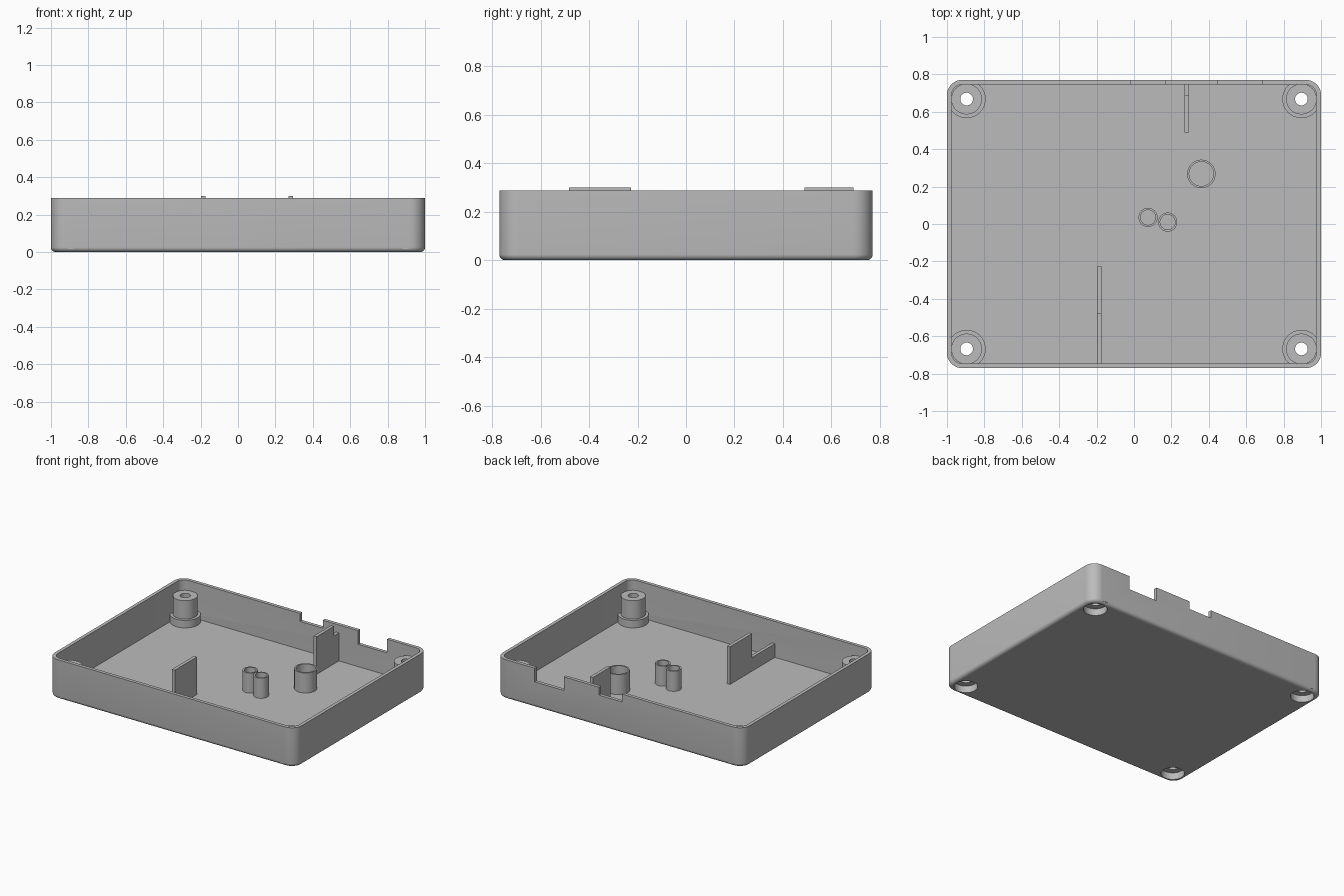
import bpy, bmesh, math

cube = bpy.data.objects.get("Cube")
if cube:
    bpy.data.objects.remove(cube, do_unlink=True)

grey = bpy.data.materials.new("plain grey")
grey.use_nodes = True
GREY = (0.5, 0.5, 0.5, 1)
grey.diffuse_color = GREY
grey.node_tree.nodes["Principled BSDF"].inputs["Base Color"].default_value = GREY

HALF_X, HALF_Y, RADIUS = 1.0, 0.77, 0.08
WALL, FLOOR, TOP, FILLET = 0.025, 0.025, 0.288, 0.025


def finish(name, bm):
    bmesh.ops.recalc_face_normals(bm, faces=bm.faces)
    mesh = bpy.data.meshes.new(name)
    bm.to_mesh(mesh)
    bm.free()
    mesh.materials.append(grey)
    obj = bpy.data.objects.new(name, mesh)
    bpy.context.collection.objects.link(obj)
    return obj


def smooth(obj):
    bpy.ops.object.select_all(action="DESELECT")
    obj.select_set(True)
    bpy.context.view_layer.objects.active = obj
    bpy.ops.object.shade_smooth_by_angle(angle=math.radians(35))


def bridge(bm, a, b):
    n = len(a)
    for i in range(n):
        bm.faces.new((a[i], a[(i + 1) % n], b[(i + 1) % n], b[i]))


def rounded_loop(bm, inset, z, steps=10):
    r = RADIUS - inset
    verts = []
    for k, (sx, sy) in enumerate([(1, 1), (-1, 1), (-1, -1), (1, -1)]):
        for i in range(steps + 1):
            a = (k + i / steps) * math.pi / 2
            verts.append(bm.verts.new((sx * (HALF_X - RADIUS) + r * math.cos(a),
                                       sy * (HALF_Y - RADIUS) + r * math.sin(a), z)))
    return verts


def lathe(name, x, y, profile, sides=48):
    """Revolve a closed (radius, height) profile about a vertical axis."""
    bm = bmesh.new()
    rings = []
    for r, z in profile:
        rings.append([bm.verts.new((x + r * math.cos(i * math.tau / sides),
                                    y + r * math.sin(i * math.tau / sides), z))
                      for i in range(sides)])
    for i, ring in enumerate(rings):
        bridge(bm, ring, rings[(i + 1) % len(rings)])
    obj = finish(name, bm)
    smooth(obj)
    return obj


def prism(name, outline, axis, lo, hi):
    """Extrude a 2D outline along x (outline in y, z) or z (outline in x, y)."""
    bm = bmesh.new()
    ends = []
    for d in (lo, hi):
        ends.append([bm.verts.new((d, p, q) if axis == "x" else (p, q, d))
                     for p, q in outline])
        bm.faces.new(ends[-1])
    bridge(bm, *ends)
    return finish(name, bm)


# Open tray: filleted base, rounded corners, thin wall
bm = bmesh.new()
section = []
for i in range(7):
    a = i / 6 * math.pi / 2
    section.append((FILLET * (1 - math.sin(a)), FILLET * (1 - math.cos(a))))
section += [(0, TOP), (WALL, TOP), (WALL, FLOOR)]
loops = [rounded_loop(bm, inset, z) for inset, z in section]
for a, b in zip(loops, loops[1:]):
    bridge(bm, a, b)
bm.faces.new(loops[0])
bm.faces.new(loops[-1])
tray = finish("tray", bm)

# Cutters: connector notches in the back wall and screw recesses
cutters = []
for x0, x1, depth in [(-0.02, 0.165, 0.058), (0.45, 0.685, 0.1)]:
    outline = [(0.72, TOP - depth), (0.8, TOP - depth), (0.8, 0.4), (0.72, 0.4)]
    cutters.append(prism("notch_cutter", outline, "x", x0, x1))

CORNERS = [(sx * 0.895, sy * 0.668) for sx in (-1, 1) for sy in (-1, 1)]
BORE, SEAT = 0.078, 0.05
for x, y in CORNERS:
    circle = [(x + BORE * math.cos(i * math.tau / 48), y + BORE * math.sin(i * math.tau / 48))
              for i in range(48)]
    cutters.append(prism("recess_cutter", circle, "z", -0.05, SEAT))

for c in cutters:
    c.hide_render = True
    mod = tray.modifiers.new("cut", "BOOLEAN")
    mod.operation, mod.solver, mod.object = "DIFFERENCE", "EXACT", c
bpy.context.view_layer.update()
evaluated = tray.evaluated_get(bpy.context.evaluated_depsgraph_get())
cut_mesh = bpy.data.meshes.new_from_object(evaluated)
tray.modifiers.clear()
tray.data = cut_mesh
for c in cutters:
    bpy.data.objects.remove(c, do_unlink=True)
smooth(tray)

# Corner screw bosses: wide collar, narrower post, through hole, recess below
for x, y in CORNERS:
    lathe("screw_boss", x, y, [
        (BORE, 0.015), (0.102, 0.015), (0.102, 0.08), (0.082, 0.08),
        (0.082, 0.215), (0.034, 0.215), (0.034, SEAT), (BORE, SEAT)])

# Hollow posts on the floor
for name, x, y, r in [("large_post", 0.36, 0.268, 0.076),
                      ("small_post_right", 0.075, 0.035, 0.051),
                      ("small_post_left", 0.18, 0.01, 0.051)]:
    lathe(name, x, y, [(r, 0.015), (r, 0.172), (r - 0.011, 0.172), (r - 0.011, 0.015)])

# Stepped ribs running in from the front and back walls
for name, x, wall, step, tip, low in [("front_rib", -0.186, -0.75, -0.482, -0.226, 0.125),
                                      ("back_rib", 0.283, 0.75, 0.69, 0.488, 0.23)]:
    outline = [(wall, 0.015), (wall, low), (step, low), (step, 0.3), (tip, 0.3), (tip, 0.015)]
    prism(name, outline, "x", x - 0.012, x + 0.012)
